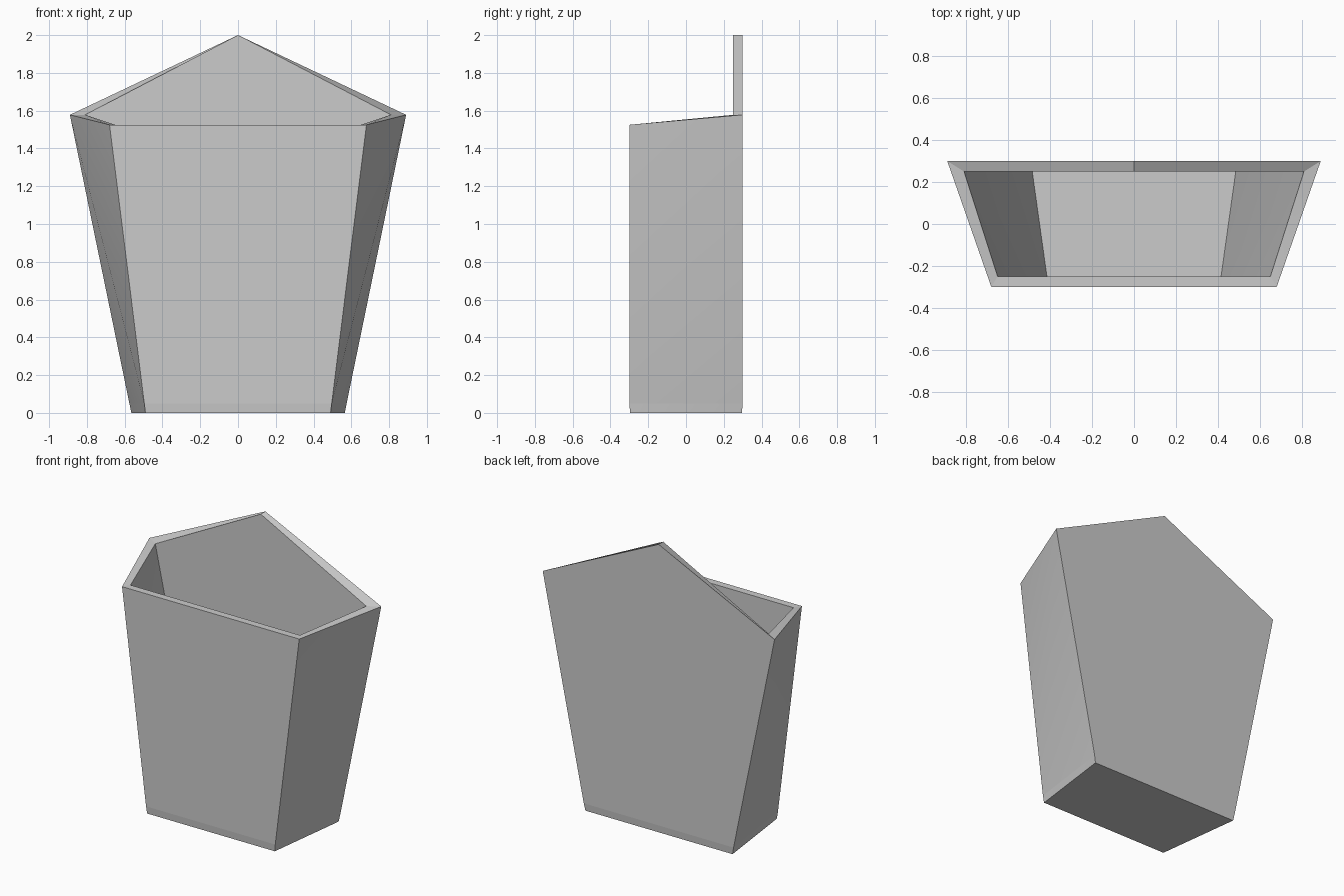
import bpy
import bmesh

cube = bpy.data.objects.get("Cube")
if cube:
    bpy.data.objects.remove(cube, do_unlink=True)

# Single plain grey finish
grey = bpy.data.materials.new("light_grey")
grey.use_nodes = True
colour = (0.6, 0.6, 0.6, 1)
grey.diffuse_color = colour
grey.node_tree.nodes["Principled BSDF"].inputs["Base Color"].default_value = colour

bm = bmesh.new()


def ring(front, back, depth, z_front, z_back, z_peak):
    """Five-point loop: front left, back left, peak, back right, front right."""
    points = [(front, -depth, z_front), (back, depth, z_back), (0, depth, z_peak),
              (-back, depth, z_back), (-front, -depth, z_front)]
    return [bm.verts.new(p) for p in points]


def bridge(lower, upper):
    """Join two loops; the twisted side walls fold along a diagonal."""
    folds = []
    for i in range(5):
        j = (i + 1) % 5
        a, b, c, d = lower[i], lower[j], upper[j], upper[i]
        if i == 0:
            bm.faces.new((a, b, c))
            bm.faces.new((a, c, d))
            folds.append((a, c))
        elif i == 3:
            bm.faces.new((a, b, d))
            bm.faces.new((b, c, d))
            folds.append((b, d))
        else:
            bm.faces.new((a, b, c, d))
    return folds


# Outer shell with a faintly tapered foot, then the rim and the hollow
base = ring(0.49, 0.565, 0.296, 0, 0, 0)
foot = ring(0.496, 0.575, 0.3, 0.05, 0.05, 0.05)
rim = ring(0.68, 0.89, 0.3, 1.525, 1.578, 2)
lip = ring(0.65, 0.81, 0.25, 1.525, 1.578, 2)
floor = ring(0.415, 0.485, 0.25, 0.05, 0.05, 0.05)

soft = []
loops = [base, foot, rim, lip, floor]
for lower, upper in zip(loops, loops[1:]):
    # The hollow is bridged upward too, so its folds match the outside
    if upper is floor:
        lower, upper = upper, lower
    soft += bridge(lower, upper)
bm.faces.new(base)
bm.faces.new(floor)
bmesh.ops.recalc_face_normals(bm, faces=bm.faces[:])

# Smooth only across the side folds; every other edge stays crisp
for face in bm.faces:
    face.smooth = True
for edge in bm.edges:
    edge.smooth = False
for pair in soft:
    bm.edges.get(pair).smooth = True

mesh = bpy.data.meshes.new("wall_planter")
bm.to_mesh(mesh)
bm.free()
mesh.materials.append(grey)
planter = bpy.data.objects.new("wall_planter", mesh)
bpy.context.collection.objects.link(planter)
